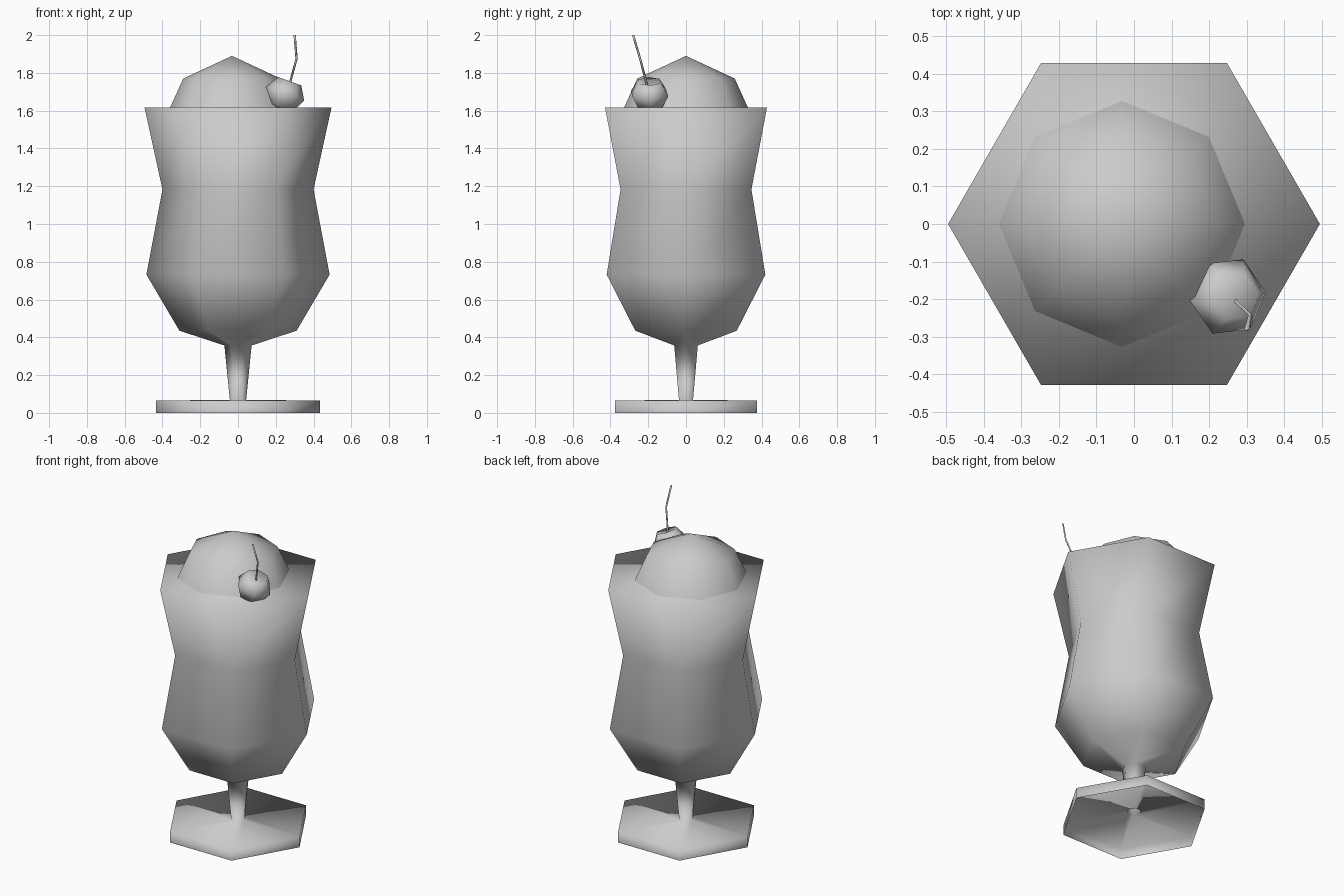
import bpy, bmesh, math
from mathutils import Matrix, Vector

if "Cube" in bpy.data.objects:
    bpy.data.objects.remove(bpy.data.objects["Cube"])


def lathe(name, profile, sides, matrix=None, cap_top=False):
    """Revolve (radius, z) points about z; a radius of 0 makes a pole."""
    bm = bmesh.new()
    rings = []
    for r, z in profile:
        n = 1 if r == 0 else sides
        rings.append([bm.verts.new((r * math.cos(2 * math.pi * i / sides),
                                    r * math.sin(2 * math.pi * i / sides), z))
                      for i in range(n)])
    for a, b in zip(rings, rings[1:]):
        for i in range(sides):
            j = (i + 1) % sides
            if len(a) == 1:
                bm.faces.new((a[0], b[j], b[i]))
            elif len(b) == 1:
                bm.faces.new((a[i], a[j], b[0]))
            else:
                bm.faces.new((a[i], a[j], b[j], b[i]))
    if cap_top:
        bm.faces.new(rings[-1])
    return finish(name, bm, matrix)


def finish(name, bm, matrix=None):
    if matrix:
        bm.transform(matrix)
    for f in bm.faces:
        f.smooth = True
    mesh = bpy.data.meshes.new(name)
    bm.to_mesh(mesh)
    bm.free()
    obj = bpy.data.objects.new(name, mesh)
    bpy.context.collection.objects.link(obj)
    return obj


# Hexagonal footed glass, hollow under the foot, filled to the rim
lathe("filled_glass", [(0.433, 0), (0.433, 0.066), (0.043, 0.068), (0.072, 0.357),
                       (0.31, 0.435), (0.485, 0.732), (0.40, 1.183), (0.495, 1.617)],
      6, cap_top=True)

# Ice cream scoop
lathe("ice_cream_scoop", [(0.333, 1.605), (0.258, 1.77), (0, 1.89)], 8,
      Matrix.Translation((-0.032, 0, 0)))

# Tilted cherry with a dimple on top
tilt = (Matrix.Translation((0.25, -0.193, 1.69)) @ Matrix.Rotation(math.radians(20), 4, 'Y')
        @ Matrix.Rotation(math.radians(6), 4, 'Z'))
lathe("cherry", [(0, -0.09), (0.07, -0.075), (0.108, 0), (0.065, 0.07), (0, 0.045)], 6, tilt)

# Thin bent cherry stem
path = [Vector(p) for p in ((0.27, -0.205, 1.73), (0.31, -0.243, 1.875), (0.3, -0.28, 2.0))]
bm = bmesh.new()
rings = [[bm.verts.new(p + Vector((0.006 * math.cos(t), 0.006 * math.sin(t), 0)))
          for t in (0, math.pi / 2, math.pi, 3 * math.pi / 2)] for p in path]
for a, b in zip(rings, rings[1:]):
    for i in range(4):
        j = (i + 1) % 4
        bm.faces.new((a[i], a[j], b[j], b[i]))
bm.faces.new(rings[-1])
finish("cherry_stem", bm)
